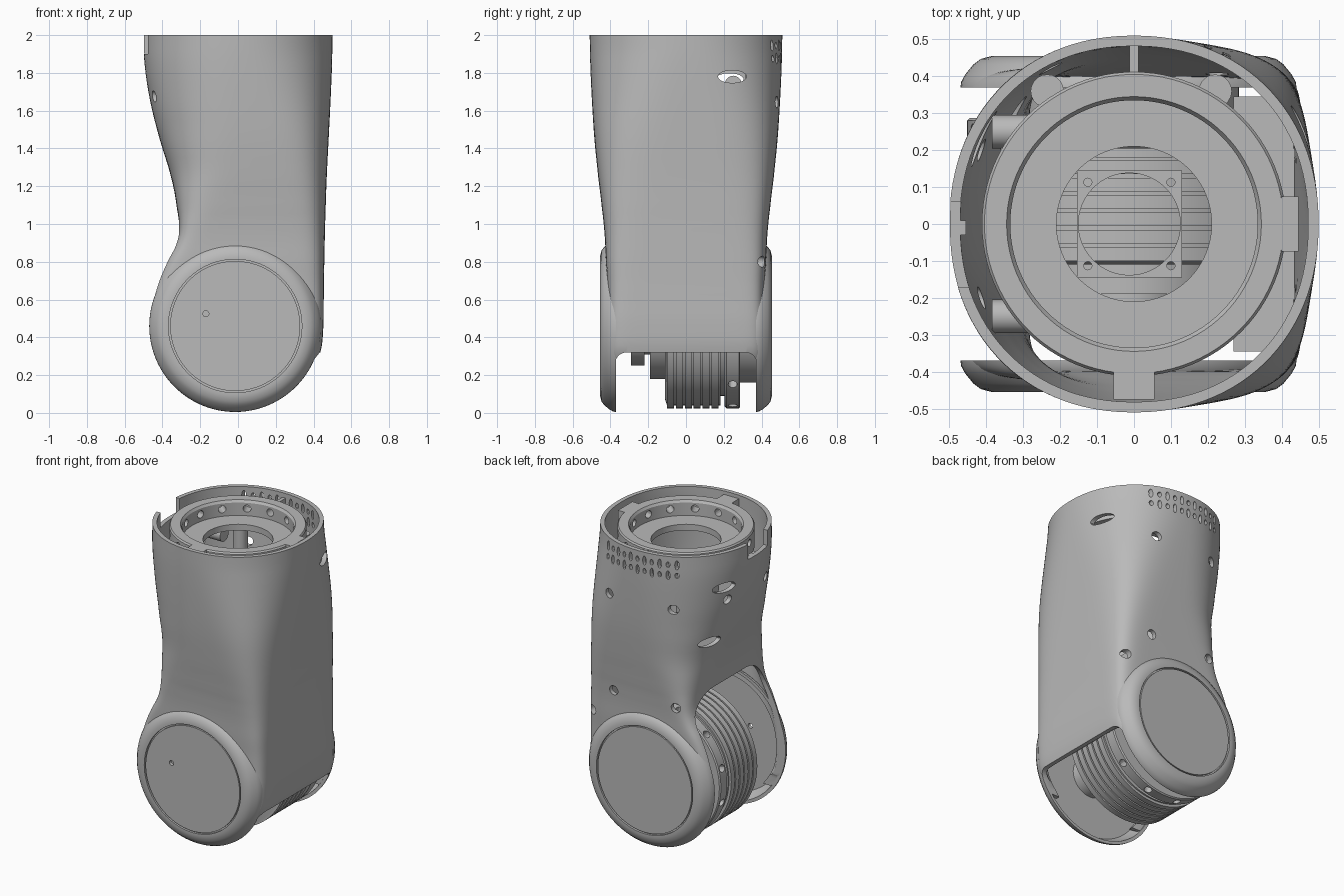
import bpy, bmesh, math
from mathutils import Matrix, Vector

if "Cube" in bpy.data.objects:
    bpy.data.objects.remove(bpy.data.objects["Cube"])

grey = bpy.data.materials.new("satin grey")
grey.use_nodes = True
COLOUR = (0.49, 0.49, 0.49, 1)
grey.diffuse_color = COLOUR
grey.node_tree.nodes["Principled BSDF"].inputs["Base Color"].default_value = COLOUR

AXIS = {"x": Matrix.Rotation(math.pi / 2, 4, "Y"),
        "y": Matrix.Rotation(-math.pi / 2, 4, "X"),
        "z": Matrix.Identity(4)}
JOINT = Vector((-0.015, 0, 0.46))


def finish(bm, name, smooth=True):
    bmesh.ops.recalc_face_normals(bm, faces=bm.faces)
    me = bpy.data.meshes.new(name)
    bm.to_mesh(me)
    bm.free()
    me.materials.append(grey)
    ob = bpy.data.objects.new(name, me)
    bpy.context.collection.objects.link(ob)
    if smooth:
        shade(ob)
    return ob


def shade(ob):
    bpy.ops.object.select_all(action="DESELECT")
    ob.select_set(True)
    bpy.context.view_layer.objects.active = ob
    bpy.ops.object.shade_smooth_by_angle(angle=math.radians(32))


def add_cyl(bm, centre, r, length, axis="z", seg=20, stretch=(1, 1, 1)):
    m = Matrix.Translation(centre) @ Matrix.Diagonal((*stretch, 1)) @ AXIS[axis]
    bmesh.ops.create_cone(bm, cap_ends=True, segments=seg, radius1=r,
                          radius2=r, depth=length, matrix=m)


def add_box(bm, lo, hi):
    lo, hi = Vector(lo), Vector(hi)
    m = Matrix.Translation((lo + hi) / 2) @ Matrix.Diagonal((*(hi - lo), 1))
    bmesh.ops.create_cube(bm, size=1, matrix=m)


def lathe(name, profile, origin=(0, 0, 0), axis="z", seg=96, flip=1):
    """Spin a closed (radius, height) profile into a solid."""
    bm = bmesh.new()
    m = Matrix.Translation(origin) @ AXIS[axis]
    rings = []
    for r, h in profile:
        n = seg if r > 0 else 1
        rings.append([bm.verts.new(m @ Vector((r * math.cos(i * math.tau / n),
                      r * math.sin(i * math.tau / n), h * flip))) for i in range(n)])
    for a, b in zip(rings, rings[1:] + rings[:1]):
        for i in range(seg):
            quad = [a[i % len(a)], a[(i + 1) % len(a)], b[(i + 1) % len(b)], b[i % len(b)]]
            quad = list(dict.fromkeys(quad))
            if len(quad) > 2:
                bm.faces.new(quad)
    return finish(bm, name)


def arch_cutter(bm, half, top, r, x0, x1):
    """Prism along x whose upper corners are rounded."""
    pts = [(half, -0.2)]
    for s, start in ((1, 0), (-1, 90)):
        for k in range(9):
            a = math.radians(start + k * 90 / 8)
            pts.append((s * (half - r) + r * math.cos(a), top - r + r * math.sin(a)))
    pts.append((-half, -0.2))
    face = bm.faces.new([bm.verts.new((x0, y, z)) for y, z in pts])
    ext = bmesh.ops.extrude_face_region(bm, geom=[face])
    moved = [v for v in ext["geom"] if isinstance(v, bmesh.types.BMVert)]
    bmesh.ops.translate(bm, verts=moved, vec=(x1 - x0, 0, 0))


def cut(ob, fill):
    bm = bmesh.new()
    fill(bm)
    tool = finish(bm, "cutter", False)
    tool.hide_render = True
    mod = ob.modifiers.new("cut", "BOOLEAN")
    mod.operation, mod.solver, mod.object = "DIFFERENCE", "EXACT", tool
    bpy.context.view_layer.objects.active = ob
    bpy.ops.object.modifier_apply(modifier=mod.name)
    bpy.data.objects.remove(tool)


# Housing sections: height, left x, right x, half depth, left and right squareness
SECTIONS = [
    (0.20, -0.388, 0.37, 0.405, 12, 11), (0.32, -0.448, 0.436, 0.415, 12, 11),
    (0.46, -0.465, 0.452, 0.415, 12, 11), (0.60, -0.455, 0.454, 0.415, 12, 10),
    (0.70, -0.425, 0.455, 0.418, 12, 9), (0.80, -0.38, 0.457, 0.424, 12, 8),
    (0.90, -0.33, 0.459, 0.428, 11, 7), (0.98, -0.314, 0.461, 0.434, 9, 6.3),
    (1.08, -0.323, 0.464, 0.445, 6, 5.6), (1.25, -0.355, 0.47, 0.465, 3.6, 4.6),
    (1.45, -0.415, 0.48, 0.485, 2.7, 3.7), (1.65, -0.465, 0.49, 0.498, 2.35, 2.9),
    (1.85, -0.495, 0.498, 0.507, 2.2, 2.35), (2.00, -0.5, 0.5, 0.51, 2.14, 2.14)]


def loft(bm, inset, extend, seg=112, steps=4):
    rows = []
    last = len(SECTIONS) - 1
    for i in range(last):
        p = [SECTIONS[min(max(i + k, 0), last)] for k in (-1, 0, 1, 2)]
        for s in range(steps + (i == last - 1)):
            t = s / steps
            rows.append([b + 0.5 * t * (c - a + t * (2*a - 5*b + 4*c - d + t * (3*(b - c) + d - a)))
                         for a, b, c, d in zip(*p)])
            rows[-1][0] = p[1][0] + t * (p[2][0] - p[1][0])
    rows[0][0] -= extend
    rows[-1][0] += extend
    rings = []
    for z, xl, xr, yh, nl, nr in rows:
        ring = []
        for k in range(seg):
            a = (k + 0.5) * math.tau / seg
            c, s = math.cos(a), math.sin(a)
            e = 2 / (nr if c > 0 else nl)
            x = (xl + xr) / 2 + math.copysign(abs(c) ** e, c) * ((xr - xl) / 2 - inset)
            y = math.copysign(abs(s) ** e, s) * (yh - inset)
            ring.append(bm.verts.new((x, y, z)))
        rings.append(ring)
    for a, b in zip(rings, rings[1:]):
        for k in range(seg):
            j = (k + 1) % seg
            bm.faces.new((a[k], a[j], b[j], b[k]))
    bm.faces.new(rings[0])
    bm.faces.new(rings[-1])


# Housing shell, hollowed and opened for the joint
bm = bmesh.new()
loft(bm, 0, 0)
housing = finish(bm, "housing_shell", False)
cut(housing, lambda b: loft(b, 0.028, 0.1))
cut(housing, lambda b: arch_cutter(b, 0.375, 0.32, 0.06, -1, 1))
cut(housing, lambda b: arch_cutter(b, 0.37, 1.05, 0.2, -1, 0.1))
cut(housing, lambda b: add_cyl(b, JOINT, 0.385, 1, "y", 96))


def openings(b):
    # Rim notch
    add_box(b, (-0.6, -0.17, 1.9), (-0.4, 0.06, 2.1))
    # Round screw holes
    for x in (-0.225, 0.225):
        for z in (1.645, 0.985):
            add_cyl(b, (x, 0.42, z), 0.031, 0.24, "y")
    add_cyl(b, (0.4, 0.38, 0.8), 0.03, 0.16, "y")
    for y in (-0.2, 0.2):
        add_cyl(b, (-0.42, y, 1.675), 0.03, 0.2, "x")
    # Oval slots
    for x, y, z in ((0.46, 0.245, 1.78), (-0.46, 0.23, 1.765), (-0.37, 0.27, 1.4)):
        add_cyl(b, (x, y, z), 0.033, 0.26, "x", 24, (1, 2.3, 1))
    # Ventilation grid
    for i in range(11):
        x = -0.25 + 0.05 * i
        for z, h in ((1.945, 2.5 - i % 2), (1.875, 1.5 + i % 2)):
            add_cyl(b, (x, 0.47, z), 0.012, 0.16, "y", 12, (1, 1, h))


cut(housing, openings)
shade(housing)

# Joint covers, front and back
COVER = [(0.435, 0.37), (0.455, 0.37), (0.453, 0.385), (0.442, 0.405), (0.42, 0.432),
         (0.40, 0.447), (0.37, 0.455), (0.353, 0.455), (0.353, 0.44), (0.344, 0.44),
         (0.344, 0.453), (0, 0.453), (0, 0.43), (0.395, 0.43), (0.425, 0.40)]


def screw_recess(b):
    add_cyl(b, (-0.17, -0.45, 0.525), 0.034, 0.016, "y")
    add_cyl(b, (-0.17, -0.45, 0.525), 0.016, 0.1, "y")


for side, flip in (("front", -1), ("back", 1)):
    cover = lathe(side + "_joint_cover", COVER, JOINT, "y", flip=flip)
    if side == "front":
        cut(cover, screw_recess)
        shade(cover)

# Finned motor, turned along y
fins = [(0, -0.11), (0.39, -0.11), (0.42, -0.1)]
for k in range(6):
    y = -0.1 + 0.047 * k
    fins += [(0.437, y), (0.437, y + 0.037), (0.42, y + 0.037), (0.42, y + 0.047)]
lathe("finned_motor", fins + [(0.40, 0.182), (0, 0.182)], JOINT, "y")
lathe("motor_shaft", [(0, -0.43), (0.13, -0.43), (0.13, -0.29), (0.21, -0.29), (0.21, -0.22),
      (0.15, -0.22), (0.15, -0.19), (0.28, -0.19), (0.28, -0.11), (0, -0.11)], JOINT, "y")
flange = lathe("motor_flange", [(0, 0.18), (0.37, 0.18), (0.37, 0.205), (0.425, 0.205), (0.437, 0.215),
               (0.437, 0.28), (0.43, 0.287), (0.3, 0.287), (0.3, 0.43), (0, 0.43)], JOINT, "y")


def radial_holes(b, axis, origin, radius, y, count, r):
    for k in range(count):
        m = Matrix.Rotation((k + 0.5) * math.tau / count, 4, axis)
        bmesh.ops.create_cone(b, cap_ends=True, segments=16, radius1=r, radius2=r, depth=0.1,
                              matrix=Matrix.Translation(origin) @ m
                              @ Matrix.Translation((radius, y, 0)) @ AXIS["x"])


cut(flange, lambda b: radial_holes(b, "Y", JOINT, 0.437, 0.247, 12, 0.024))
shade(flange)

# Mounting ring inside the top
ring = lathe("mounting_ring", [(0.21, 1.84), (0.21, 1.88), (0.335, 1.88), (0.335, 1.965), (0.345, 1.98),
             (0.405, 1.98), (0.412, 1.97), (0.412, 1.84)])
cut(ring, lambda b: radial_holes(b, "Z", (0, 0, 1.927), 0.375, 0, 14, 0.024))
shade(ring)
bm = bmesh.new()
add_box(bm, (-0.055, -0.475, 1.85), (0.055, -0.4, 1.98))
add_box(bm, (0.4, -0.075, 1.85), (0.445, 0.075, 1.98))
add_box(bm, (-0.012, 0.41, 1.85), (0.012, 0.485, 1.97))
add_box(bm, (-0.48, -0.03, 1.8), (-0.455, 0.01, 1.9))
finish(bm, "ring_tabs", False)


# Square bracket below the ring
def bracket_holes(b):
    add_cyl(b, (-0.0125, 0, 1), 0.138, 1, "z", 64)
    for x in (-0.125, 0.1):
        for y in (-0.113, 0.113):
            add_cyl(b, (x, y, 1), 0.011, 1)


bm = bmesh.new()
add_box(bm, (-0.155, -0.145, 1.0), (0.13, 0.145, 1.05))
bracket = finish(bm, "square_bracket", False)
cut(bracket, bracket_holes)
shade(bracket)

# Inner posts and wall rib
bm = bmesh.new()
for x in (-0.235, 0.22):
    add_cyl(bm, (x, 0.36, 1.69), 0.045, 0.3)
for y in (-0.25, 0.25):
    add_cyl(bm, (-0.33, y, 1.74), 0.045, 0.11, "x")
finish(bm, "inner_posts")
bm = bmesh.new()
add_box(bm, (0.27, -0.345, 0.96), (0.437, 0.345, 1.0))
finish(bm, "inner_wall_rib", False)
